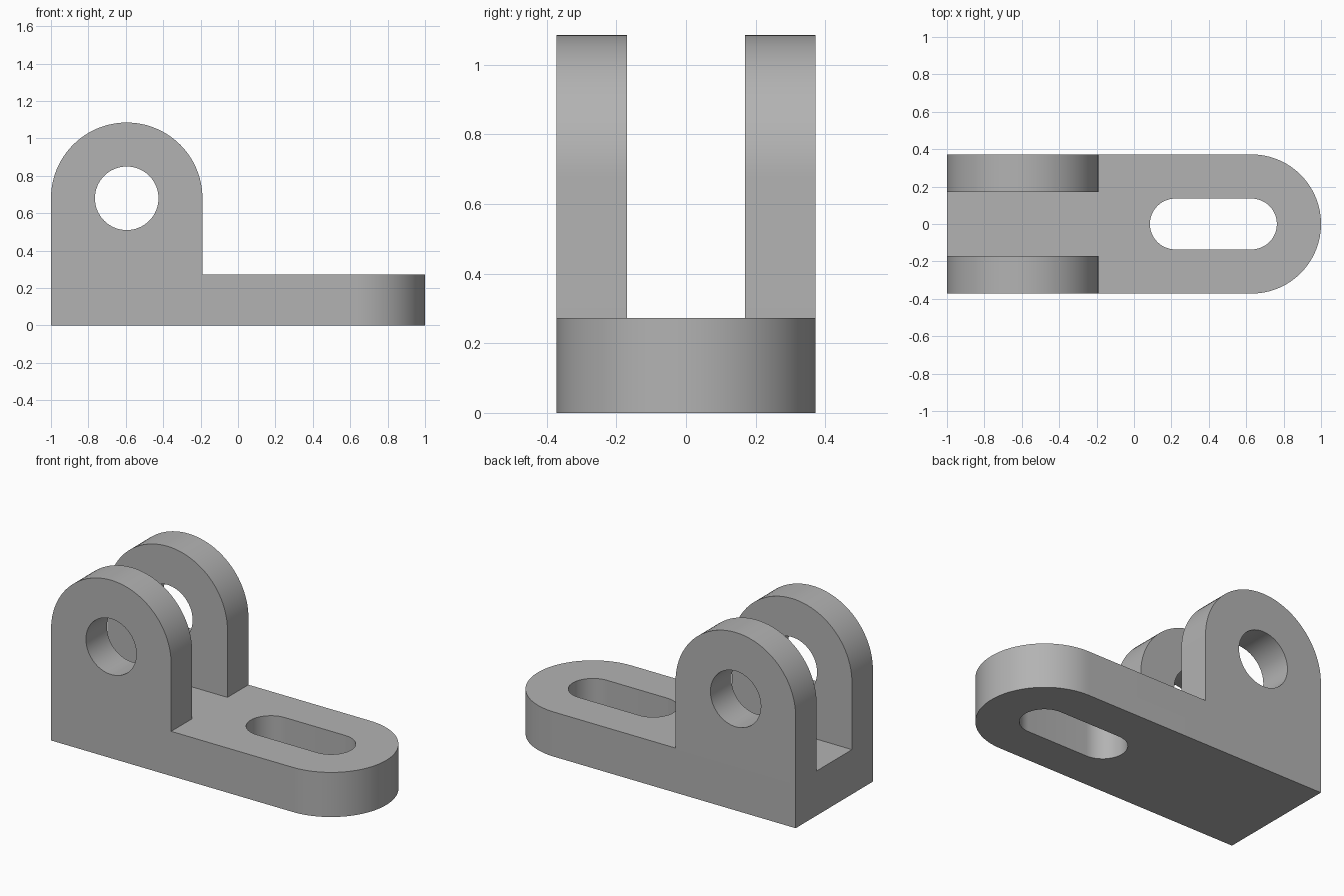
import bpy, bmesh, math
from mathutils import Matrix

cube = bpy.data.objects.get("Cube")
if cube:
    bpy.data.objects.remove(cube)

BASE_HEIGHT = 0.272
HALF_WIDTH = 0.372
LUG_INNER = 0.17
LUG_RADIUS = 0.405
LUG_X = -1 + LUG_RADIUS
HOLE_Z = 0.68
HOLE_RADIUS = 0.17
SLOT_RADIUS = 0.136

grey = bpy.data.materials.new("plain grey")
grey.use_nodes = True
colour = (0.45, 0.45, 0.45, 1)
grey.diffuse_color = colour
grey.node_tree.nodes["Principled BSDF"].inputs["Base Color"].default_value = colour


def arc(cx, cy, radius, start, end, steps=48):
    angles = [math.radians(start + (end - start) * i / steps) for i in range(steps + 1)]
    return [(cx + radius * math.cos(a), cy + radius * math.sin(a)) for a in angles]


def plate(name, loops, thickness, matrix):
    """Extrude a flat outline with openings, centred on its own plane."""
    curve = bpy.data.curves.new(name + "_profile", "CURVE")
    curve.dimensions = "2D"
    curve.fill_mode = "BOTH"
    curve.extrude = thickness / 2
    for loop in loops:
        spline = curve.splines.new("POLY")
        spline.points.add(len(loop) - 1)
        for point, (x, y) in zip(spline.points, loop):
            point.co = (x, y, 0, 1)
        spline.use_cyclic_u = True
    helper = bpy.data.objects.new(name + "_profile", curve)
    bpy.context.collection.objects.link(helper)
    bpy.context.view_layer.update()
    mesh = bpy.data.meshes.new_from_object(
        helper.evaluated_get(bpy.context.evaluated_depsgraph_get()))
    bpy.data.objects.remove(helper)

    bm = bmesh.new()
    bm.from_mesh(mesh)
    bmesh.ops.remove_doubles(bm, verts=bm.verts, dist=0.0001)
    bmesh.ops.transform(bm, matrix=matrix, verts=bm.verts)
    bmesh.ops.recalc_face_normals(bm, faces=bm.faces)
    bm.to_mesh(mesh)
    bm.free()
    mesh.materials.clear()
    mesh.materials.append(grey)
    obj = bpy.data.objects.new(name, mesh)
    bpy.context.collection.objects.link(obj)
    return obj


# Base with one round end and a long slot
end_x = 1 - HALF_WIDTH
base_outline = [(-1, -HALF_WIDTH)] + arc(end_x, 0, HALF_WIDTH, -90, 90) + [(-1, HALF_WIDTH)]
slot = arc(end_x, 0, SLOT_RADIUS, -90, 90, 24) + arc(0.221, 0, SLOT_RADIUS, 90, 270, 24)
bracket = plate("bracket_base", [base_outline, slot], BASE_HEIGHT,
                Matrix.Translation((0, 0, BASE_HEIGHT / 2)))

# Two upright lugs with pin holes, standing on the base
lug_outline = ([(-1, BASE_HEIGHT), (LUG_X + LUG_RADIUS, BASE_HEIGHT)]
               + arc(LUG_X, HOLE_Z, LUG_RADIUS, 0, 180))
pin_hole = arc(LUG_X, HOLE_Z, HOLE_RADIUS, 0, 360, 64)[:-1]
lugs = []
for name, side in (("left_lug", 1), ("right_lug", -1)):
    place = (Matrix.Translation((0, side * (HALF_WIDTH + LUG_INNER) / 2, 0))
             @ Matrix.Rotation(math.pi / 2, 4, "X"))
    lugs.append(plate(name, [lug_outline, pin_hole], HALF_WIDTH - LUG_INNER, place))

# Join the lugs and base into one solid
for lug in lugs:
    union = bracket.modifiers.new(lug.name, "BOOLEAN")
    union.operation = "UNION"
    union.solver = "EXACT"
    union.object = lug
bpy.context.view_layer.update()
solid = bpy.data.meshes.new_from_object(
    bracket.evaluated_get(bpy.context.evaluated_depsgraph_get()))
bracket.modifiers.clear()
bracket.data = solid
bracket.name = "slotted_clevis_bracket"
for lug in lugs:
    bpy.data.objects.remove(lug)

# Merge flat areas, then smooth the rounded walls only
bm = bmesh.new()
bm.from_mesh(solid)
bmesh.ops.dissolve_limit(bm, angle_limit=math.radians(0.5), verts=bm.verts, edges=bm.edges)
bm.to_mesh(solid)
bm.free()
bpy.ops.object.select_all(action="DESELECT")
bracket.select_set(True)
bpy.context.view_layer.objects.active = bracket
bpy.ops.object.shade_smooth_by_angle(angle=math.radians(30))
